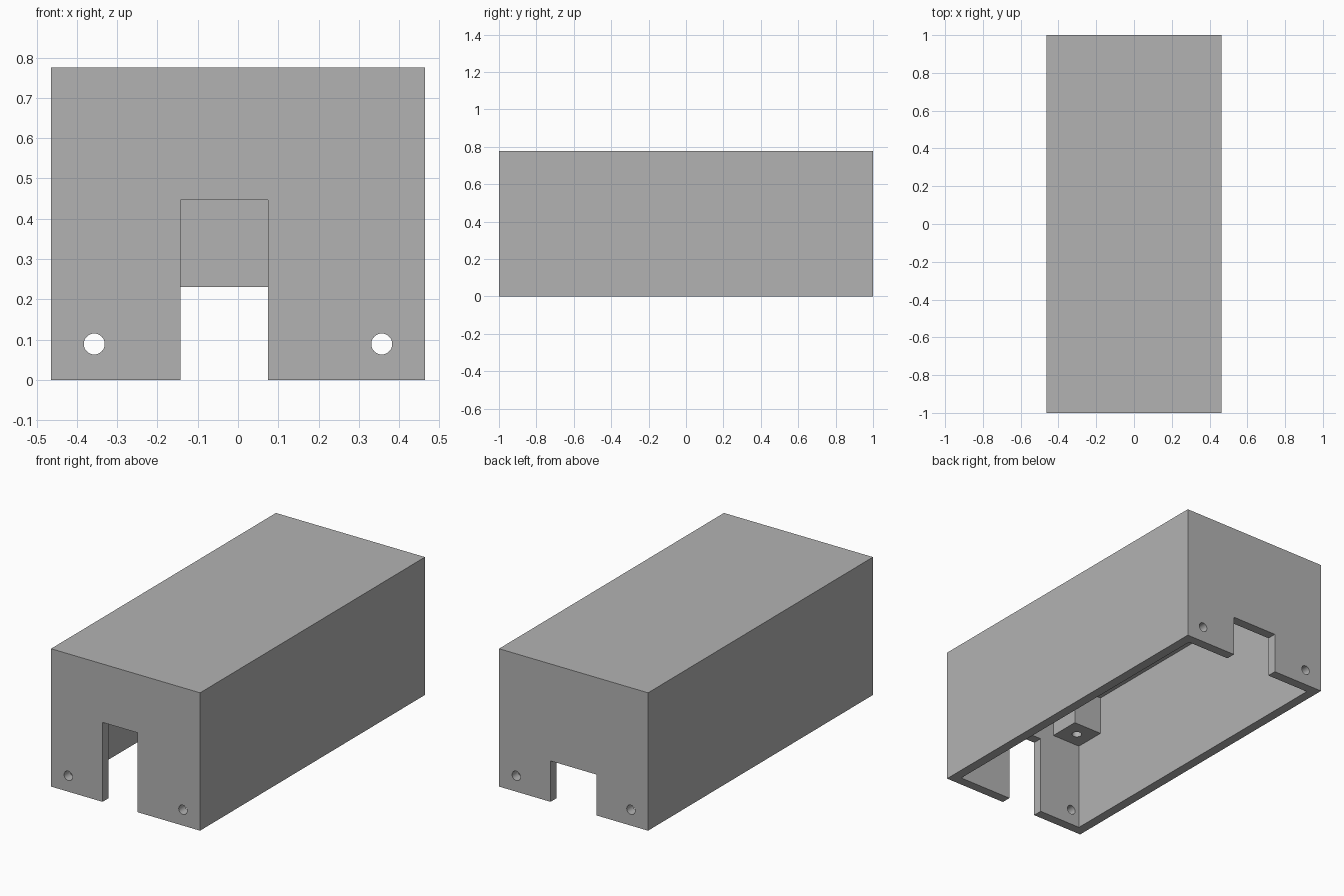
import bpy
import math

if "Cube" in bpy.data.objects:
    bpy.data.objects.remove(bpy.data.objects["Cube"], do_unlink=True)

# Main dimensions
W, L, H = 0.464, 1.0, 0.776      # half width, half length, height
WALL, ROOF = 0.054, 0.058
POST, POST_Z = 0.179, 0.5        # corner post side and underside
HOLE_R = 0.026

grey = bpy.data.materials.new("plain_grey")
grey.use_nodes = True
colour = (0.45, 0.45, 0.45, 1)
grey.diffuse_color = colour
grey.node_tree.nodes["Principled BSDF"].inputs["Base Color"].default_value = colour


def box(name, lo, hi):
    """Box between two opposite corners."""
    centre = [(a + b) / 2 for a, b in zip(lo, hi)]
    bpy.ops.mesh.primitive_cube_add(size=1, location=centre)
    ob = bpy.context.object
    ob.name = name
    ob.scale = [b - a for a, b in zip(lo, hi)]
    bpy.ops.object.transform_apply(location=True, rotation=True, scale=True)
    ob.data.materials.append(grey)
    return ob


def rod(name, location, depth, rotation=(0, 0, 0)):
    bpy.ops.mesh.primitive_cylinder_add(vertices=32, radius=HOLE_R, depth=depth,
                                        location=location, rotation=rotation)
    ob = bpy.context.object
    ob.name = name
    ob.data.materials.append(grey)
    return ob


def combine(target, tool, operation="DIFFERENCE"):
    """Apply a boolean and remove the tool."""
    mod = target.modifiers.new("cut", "BOOLEAN")
    mod.operation = operation
    mod.solver = "EXACT"
    mod.object = tool
    bpy.context.view_layer.objects.active = target
    bpy.ops.object.modifier_apply(modifier=mod.name)
    bpy.data.objects.remove(tool, do_unlink=True)


# Hollow cover, open underneath
cover = box("cover", (-W, -L, 0), (W, L, H))
combine(cover, box("cavity", (WALL - W, WALL - L, -0.1), (W - WALL, L - WALL, H - ROOF)))

# Cable notches: tall offset one in front, low centred one behind
combine(cover, box("front_notch", (-0.143, -L - 0.1, -0.1), (0.075, 0.15 - L, 0.447)))
combine(cover, box("back_notch", (-0.143, L - 0.15, -0.1), (0.143, L + 0.1, 0.23)))

# Screw holes through both end walls
for x in (-0.357, 0.357):
    for y in (-L, L):
        combine(cover, rod("end_hole", (x, y, 0.089), 0.3, (math.pi / 2, 0, 0)))

# Screw posts hanging in the four inner corners, each with a blind hole
for sx in (-1, 1):
    for sy in (-1, 1):
        xs = sorted((sx * (W - WALL - POST), sx * (W - WALL / 2)))
        ys = sorted((sy * (L - WALL - POST), sy * (L - WALL / 2)))
        post = box("corner_post", (xs[0], ys[0], POST_Z), (xs[1], ys[1], H - ROOF / 2))
        combine(cover, post, "UNION")
        centre = (sx * (W - WALL - POST / 2), sy * (L - WALL - POST / 2), POST_Z)
        combine(cover, rod("post_hole", centre, 0.36))

# Crisp edges, smooth hole walls
bpy.ops.object.select_all(action="DESELECT")
cover.select_set(True)
bpy.context.view_layer.objects.active = cover
bpy.ops.object.shade_smooth_by_angle(angle=math.radians(30))
